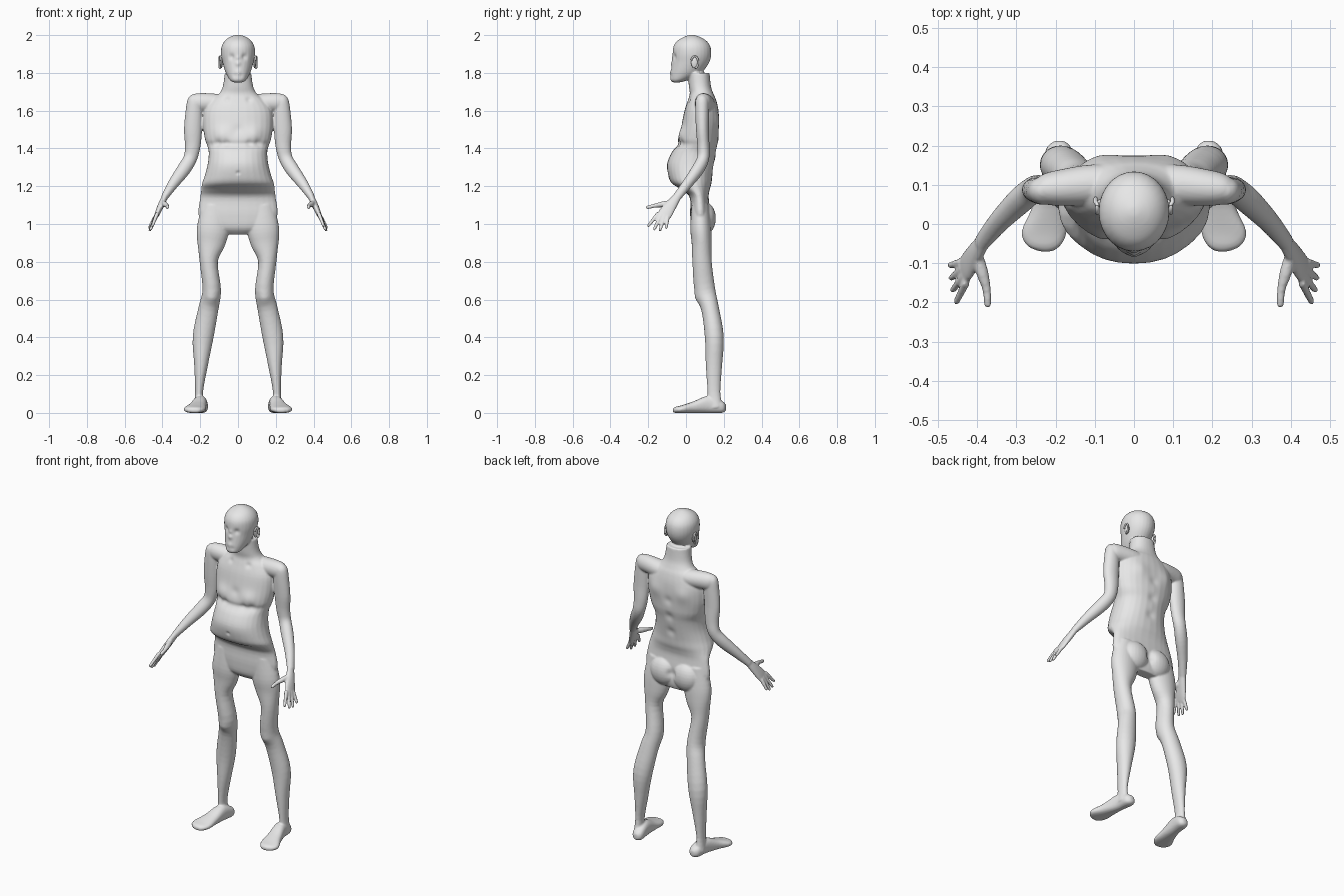
import bpy, bmesh, math
from mathutils import Vector

SEG = 28


def spline(rows, sub=4):
    """Smoothly resample rows of numbers (Catmull-Rom)."""
    out = []
    for i in range(len(rows) - 1):
        a, b, c, d = rows[max(i - 1, 0)], rows[i], rows[i + 1], rows[min(i + 2, len(rows) - 1)]
        for k in range(sub):
            t = k / sub
            out.append([0.5 * (2 * q + (r - p) * t + (2 * p - 5 * q + 4 * r - s) * t * t
                               + (3 * q - p - 3 * r + s) * t ** 3) for p, q, r, s in zip(a, b, c, d)])
    out.append(list(rows[-1]))
    return out


def loft(bm, rings, side=1, power=1.0):
    """Closed skin over rings of (centre, half axis, half axis)."""
    loops = []
    for c, u, v in rings:
        loop = []
        for k in range(SEG):
            a = 2 * math.pi * k / SEG
            ca, sa = math.cos(a), math.sin(a)
            p = c + u * math.copysign(abs(ca) ** power, ca) + v * math.copysign(abs(sa) ** power, sa)
            loop.append(bm.verts.new((p.x * side, p.y, p.z)))
        loops.append(loop)
    faces = [bm.faces.new(loops[0]), bm.faces.new(loops[-1][::-1])]
    for a, b in zip(loops, loops[1:]):
        for k in range(SEG):
            j = (k + 1) % SEG
            faces.append(bm.faces.new((a[k], b[k], b[j], a[j])))
    bmesh.ops.recalc_face_normals(bm, faces=faces)


def stack(bm, rows, power=1.0):
    """Level rings from rows of z, half width, front y, back y."""
    loft(bm, [(Vector((0, (f + b) / 2, z)), Vector((w, 0, 0)), Vector((0, (b - f) / 2, 0)))
              for z, w, f, b in spline(rows)], 1, power)


def tube(bm, rows, side):
    """Limb from rows of x, y, z, side radius, front radius."""
    pts = spline(rows)
    rings = []
    for i, p in enumerate(pts):
        t = Vector(pts[min(i + 1, len(pts) - 1)][:3]) - Vector(pts[max(i - 1, 0)][:3])
        u = t.cross(Vector((0, 1, 0))).normalized()
        v = t.cross(u).normalized()
        rings.append((Vector(p[:3]), u * p[3], v * p[4]))
    loft(bm, rings, side)


def ball(bm, c, r):
    g = bmesh.ops.create_uvsphere(bm, u_segments=24, v_segments=14, radius=1)["verts"]
    for v in g:
        v.co = Vector((c[i] + v.co[i] * r[i] for i in range(3)))


def new_object(name, mesh, mat):
    ob = bpy.data.objects.new(name, mesh)
    bpy.context.collection.objects.link(ob)
    mesh.materials.clear()
    mesh.materials.append(mat)
    return ob


grey = bpy.data.materials.new("plain grey")
grey.diffuse_color = (0.8, 0.8, 0.8, 1)

bm = bmesh.new()
# torso and neck
stack(bm, [(.945, .09, .06, .12), (.98, .17, .03, .13), (1.05, .21, .022, .13), (1.14, .20, .02, .12),
           (1.18, .195, -.02, .125), (1.215, .19, -.075, .135), (1.26, .175, -.095, .14),
           (1.32, .16, -.10, .15), (1.38, .155, -.075, .16), (1.42, .165, -.042, .168),
           (1.45, .175, -.042, .172), (1.52, .185, -.025, .175), (1.6, .18, -.008, .172),
           (1.655, .145, .01, .16), (1.69, .10, .02, .145), (1.73, .08, .015, .132),
           (1.80, .07, .01, .125)], .92)
# head
stack(bm, [(1.75, .025, -.07, -.03), (1.762, .043, -.082, .01), (1.79, .06, -.083, .07),
           (1.82, .072, -.078, .10), (1.86, .083, -.072, .125), (1.90, .09, -.071, .134),
           (1.94, .087, -.066, .129), (1.97, .07, -.046, .108), (1.99, .044, -.012, .074),
           (2.001, .012, .02, .044)])

for s in (1, -1):
    # shoulder and arm
    tube(bm, [(0, .10, 1.63, .05, .05), (.10, .10, 1.638, .05, .052), (.19, .092, 1.643, .05, .046),
              (.235, .088, 1.64, .045, .036), (.262, .086, 1.635, .015, .012)], s)
    tube(bm, [(.228, .085, 1.685, .015, .012), (.23, .085, 1.66, .036, .033), (.232, .085, 1.60, .045, .036),
              (.238, .087, 1.50, .048, .034), (.240, .092, 1.41, .041, .032), (.254, .090, 1.345, .036, .032),
              (.29, .060, 1.285, .036, .033), (.345, .005, 1.21, .028, .027),
              (.39, -.05, 1.14, .018, .023)], s)
    # palm, fingers and thumb
    tube(bm, [(.385, -.045, 1.148, .016, .022), (.405, -.075, 1.105, .017, .03),
              (.425, -.107, 1.06, .014, .038), (.438, -.125, 1.03, .009, .034)], s)
    for k, tip in enumerate([(.455, -.203, .985), (.465, -.172, .965), (.469, -.14, .96), (.472, -.106, .974)]):
        root = Vector((.428 + .004 * k, -.148 + .017 * k, 1.055 - .007 * k))
        tip = Vector(tip)
        tube(bm, [(*root.lerp(tip, f), r, r) for f, r in ((0, .011), (.5, .0095), (.9, .008), (1, .003))], s)
    tube(bm, [(.40, -.07, 1.115, .012, .012), (.388, -.12, 1.105, .015, .016),
              (.376, -.165, 1.097, .011, .011), (.373, -.205, 1.088, .0095, .0095),
              (.373, -.214, 1.086, .003, .003)], s)
    # leg
    tube(bm, [(.12, .075, 1.10, .07, .045), (.132, .078, .98, .085, .055), (.142, .083, .90, .075, .053),
              (.155, .085, .80, .048, .051), (.139, .10, .65, .049, .055), (.157, .128, .55, .053, .047),
              (.185, .15, .40, .055, .05), (.196, .148, .25, .036, .043), (.206, .148, .11, .021, .034),
              (.205, .155, .03, .03, .04)], s)
    # buttock
    ball(bm, (.075 * s, .10, 1.03), (.085, .058, .085))
    # foot, from heel to toes: y, x, z, half width, half height
    foot = [(.212, .19, .028, .012, .015), (.19, .192, .032, .033, .032), (.12, .20, .045, .036, .046),
            (.04, .215, .03, .046, .031), (-.02, .229, .02, .058, .021), (-.055, .23, .016, .043, .016),
            (-.07, .225, .013, .016, .009)]
    loft(bm, [(Vector((x, y, z)), Vector((w, 0, 0)), Vector((0, 0, h))) for y, x, z, w, h in spline(foot)],
         s, .85)

mesh = bpy.data.meshes.new("body_parts")
bm.to_mesh(mesh)
bm.free()
blank = new_object("body_parts", mesh, grey)

# fuse the parts into one soft skin
m = blank.modifiers.new("fuse", 'REMESH')
m.mode = 'VOXEL'
m.voxel_size = .0055
m = blank.modifiers.new("soften", 'SMOOTH')
m.factor = .5
m.iterations = 3
bpy.context.view_layer.update()
skin = bpy.data.meshes.new_from_object(blank.evaluated_get(bpy.context.evaluated_depsgraph_get()))
bpy.data.objects.remove(blank)

# surface details: x, y, z, radius, push along the normal
marks = [(.034, -.06, 1.885, .016, -.009), (0, -.08, 1.85, .013, .011), (0, -.078, 1.88, .010, .006),
         (0, -.085, 1.805, .012, .004), (.018, -.08, 1.785, .012, -.003),           # face
         (.085, -.02, 1.475, .04, .010), (.06, -.03, 1.43, .02, -.007),
         (.105, -.02, 1.432, .02, -.007), (0, -.03, 1.50, .025, -.005),             # chest
         (0, -.10, 1.27, .010, -.007), (.06, .012, 1.66, .016, -.006),              # navel, collar
         (.09, .165, 1.55, .045, .009), (0, .175, 1.5, .025, -.006),
         (0, .16, 1.4, .025, -.007), (0, .15, 1.3, .025, -.007),                    # back
         (0, .15, 1.04, .025, -.014), (.14, .06, .61, .028, .006)]                  # seat, knee
marks += [(-x, *rest) for x, *rest in marks if x]
normals = [n.vector.copy() for n in skin.vertex_normals]
for v, n in zip(skin.vertices, normals):
    co = v.co.copy()
    for x, y, z, r, push in marks:
        d = ((co.x - x) ** 2 + (co.y - y) ** 2 + (co.z - z) ** 2) / (r * r)
        if d < 9:
            v.co += n * push * math.exp(-d)
    v.co.z = max(v.co.z, 0)
skin.shade_smooth()
skin.name = "body"
new_object("body", skin, grey)

# ears: a flat lobe with a raised rim
for s, name in ((1, "left_ear"), (-1, "right_ear")):
    bm = bmesh.new()
    ball(bm, (.088 * s, .045, 1.855), (.008, .018, .03))
    rim = [(Vector((0, .046 + .019 * math.cos(a), 1.856 + .031 * math.sin(a)))) for a in
           [math.radians(-80 + 20 * k) for k in range(13)]]
    tube(bm, [(.094 + .004 * (p.y > .05), p.y, p.z, .005, .005) for p in rim], s)
    me = bpy.data.meshes.new(name)
    bm.to_mesh(me)
    bm.free()
    me.shade_smooth()
    new_object(name, me, grey)
